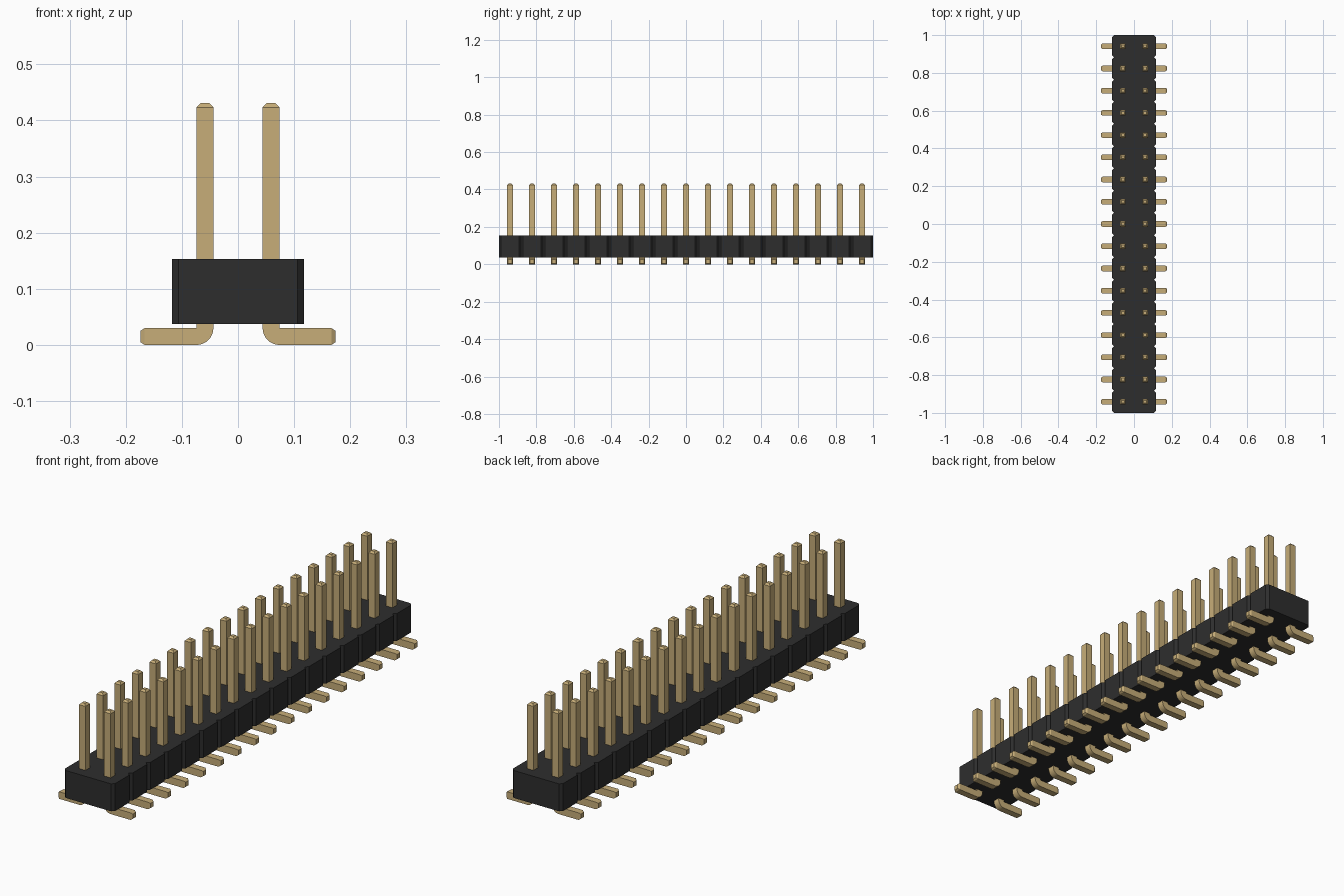
import bpy, bmesh, math

cube = bpy.data.objects.get("Cube")
if cube:
    bpy.data.objects.remove(cube, do_unlink=True)

COUNT = 17
PITCH = 2 / COUNT
HALF = 0.015            # half the pin thickness
PIN_X = PITCH / 2
TOP, FOOT_END = 0.431, 0.174


def material(name, rgb, rough):
    m = bpy.data.materials.new(name)
    m.use_nodes = True
    m.diffuse_color = (*rgb, 1)
    node = m.node_tree.nodes["Principled BSDF"]
    node.inputs["Base Color"].default_value = (*rgb, 1)
    node.inputs["Roughness"].default_value = rough
    return m


def make_object(name, bm, mat):
    bmesh.ops.remove_doubles(bm, verts=bm.verts, dist=1e-5)
    bmesh.ops.recalc_face_normals(bm, faces=bm.faces)
    mesh = bpy.data.meshes.new(name)
    bm.to_mesh(mesh)
    bm.free()
    mesh.materials.append(mat)
    ob = bpy.data.objects.new(name, mesh)
    bpy.context.collection.objects.link(ob)
    return ob


gold = material("pale gold", (0.57, 0.42, 0.19), 0.4)
black = material("black plastic", (0.027, 0.027, 0.027), 0.6)

# Housing: one outline with a notch between neighbouring positions
c = PITCH / 10
right = []
for i in range(COUNT):
    y = -1 + i * PITCH
    right += [(PITCH - c, y), (PITCH, y + c), (PITCH, y + PITCH - c)]
right.append((PITCH - c, 1))
outline = right + [(-x, y) for x, y in reversed(right)]
bm = bmesh.new()
base = bm.faces.new([bm.verts.new((x, y, 0.037)) for x, y in outline])
raised = bmesh.ops.extrude_face_region(bm, geom=[base], use_keep_orig=True)["geom"]
bmesh.ops.translate(bm, vec=(0, 0, 0.116),
                    verts=[v for v in raised if isinstance(v, bmesh.types.BMVert)])
make_object("housing", bm, black)

# Pin: cross-sections from the tip, round the bend, to the foot end
# each section is (inner side xz, outer side xz, half depth)
inner, outer = PIN_X - HALF, PIN_X + HALF
tip, cut = HALF / 2, 0.005
sections = [((inner + tip, TOP), (outer - tip, TOP), HALF - tip),
            ((inner, TOP - tip), (outer, TOP - tip), HALF)]
STEPS = 8
for i in range(STEPS + 1):
    a = math.pi / 2 * i / STEPS
    sections.append(((outer - 2 * HALF * math.cos(a), 2 * HALF * (1 - math.sin(a))),
                     (outer + 0.001 * (1 - math.cos(a)), 0.031 - 0.001 * math.sin(a)), HALF))
sections += [((FOOT_END - tip, 0), (FOOT_END - tip, 2 * HALF), HALF),
             ((FOOT_END, cut), (FOOT_END, 2 * HALF - cut), HALF - cut)]

bm = bmesh.new()
rings = []
for (ax, az), (bx, bz), d in sections:
    rings.append([bm.verts.new(p) for p in
                  ((ax, -d, az), (bx, -d, bz), (bx, d, bz), (ax, d, az))])
for r, s in zip(rings, rings[1:]):
    for k in range(4):
        n = (k + 1) % 4
        bm.faces.new((r[k], r[n], s[n], s[k]))
bm.faces.new(rings[0])
bm.faces.new(rings[-1])
bmesh.ops.translate(bm, vec=(0, -1 + PITCH / 2, 0), verts=bm.verts)
pins = make_object("contact_pins", bm, gold)

# Smooth the bend only
bpy.ops.object.select_all(action="DESELECT")
pins.select_set(True)
bpy.context.view_layer.objects.active = pins
bpy.ops.object.shade_smooth_by_angle(angle=math.radians(30))

# Two mirrored rows repeated along the housing
mirror = pins.modifiers.new("two_rows", "MIRROR")
mirror.use_axis = (True, False, False)
mirror.use_clip = False
row = pins.modifiers.new("row", "ARRAY")
row.count = COUNT
row.use_relative_offset = False
row.use_constant_offset = True
row.constant_offset_displace = (0, PITCH, 0)
